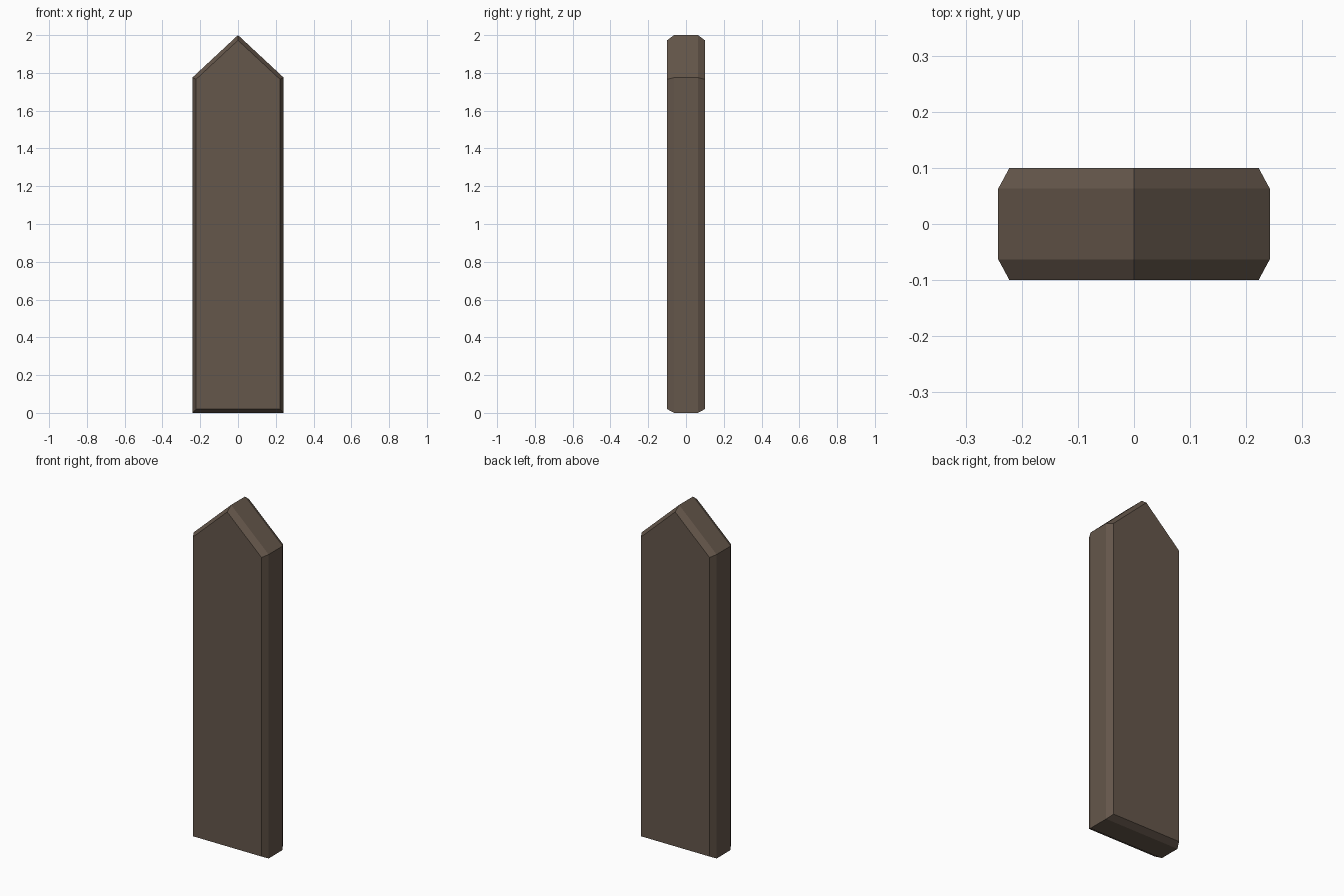
import bpy, bmesh

if "Cube" in bpy.data.objects:
    bpy.data.objects.remove(bpy.data.objects["Cube"])

HALF_W, SHOULDER, TOP = 0.242, 1.775, 2.0
DEPTH, EDGE_DEPTH, INSET = 0.1, 0.063, 0.02
slope = (TOP - SHOULDER) / HALF_W


def outline(inset):
    """Pointed board outline, offset evenly inwards."""
    w = HALF_W - inset
    top = TOP - inset * (1 + slope ** 2) ** 0.5
    shoulder = top - slope * w
    return [(-w, inset), (w, inset), (w, shoulder), (0, top), (-w, shoulder)]


# Pointed board: four pentagon rings from front to back, chamfered edges
bm = bmesh.new()
rings = []
for y, inset in ((-DEPTH, INSET), (-EDGE_DEPTH, 0), (EDGE_DEPTH, 0), (DEPTH, INSET)):
    rings.append([bm.verts.new((x, y, z)) for x, z in outline(inset)])
for a, b in zip(rings, rings[1:]):
    for i in range(5):
        j = (i + 1) % 5
        bm.faces.new((a[i], a[j], b[j], b[i]))
bm.faces.new(rings[0])
bm.faces.new(rings[-1])
bmesh.ops.recalc_face_normals(bm, faces=bm.faces)

mesh = bpy.data.meshes.new("fence_board")
bm.to_mesh(mesh)
bm.free()
board = bpy.data.objects.new("fence_board", mesh)
bpy.context.collection.objects.link(board)

# Brown wood
wood = bpy.data.materials.new("wood")
wood.diffuse_color = (0.13, 0.095, 0.07, 1)
wood.use_nodes = True
wood.node_tree.nodes["Principled BSDF"].inputs["Base Color"].default_value = wood.diffuse_color
mesh.materials.append(wood)
